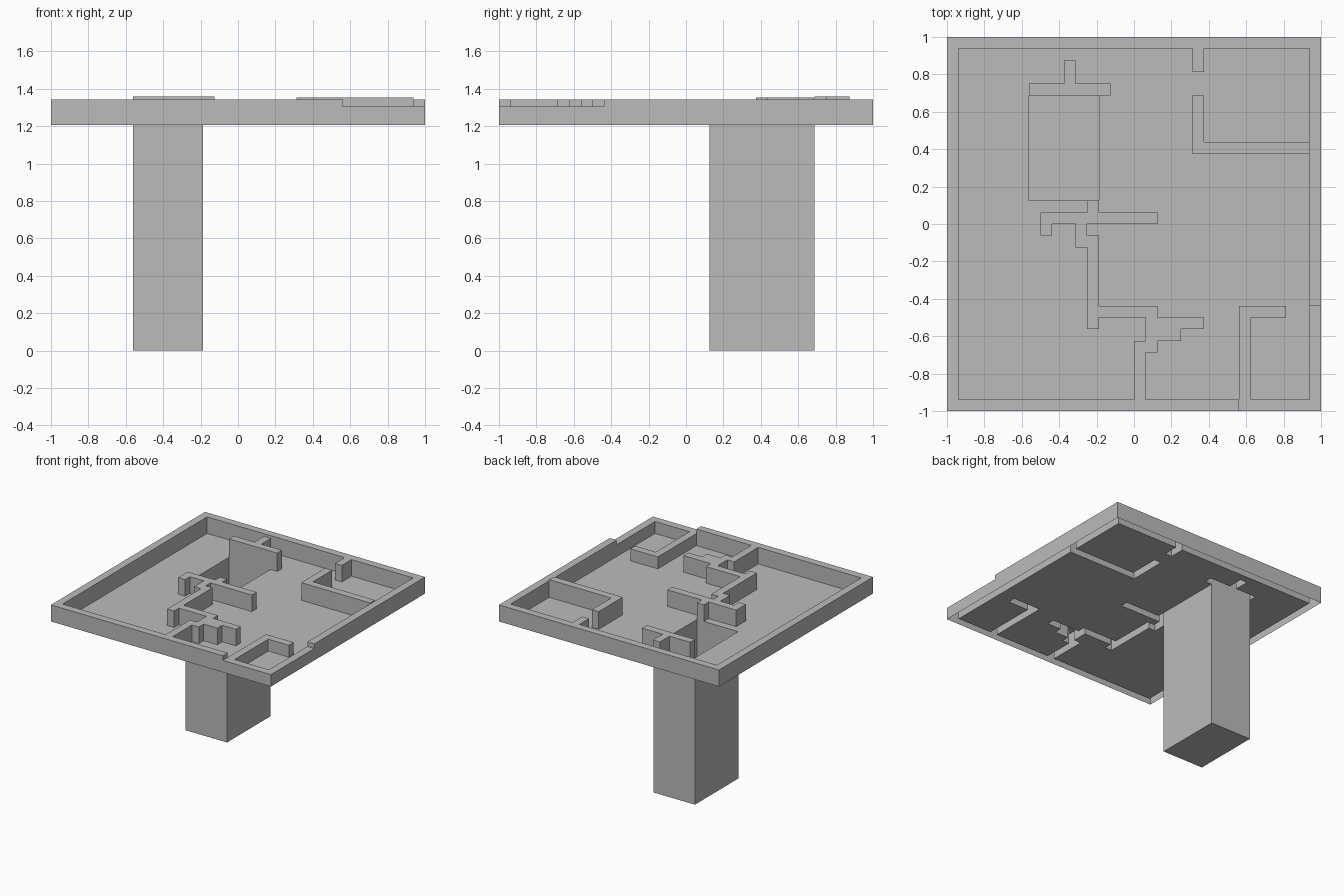
import bpy
import bmesh

cube = bpy.data.objects.get("Cube")
if cube:
    bpy.data.objects.remove(cube, do_unlink=True)

U = 1 / 16          # plan module: every wall is one module thick
FLOOR = 1.207       # floor level, also the open underside
WALL, LOW, ROOM, TALL = 1.343, 1.305, 1.352, 1.358

grey = bpy.data.materials.new("plain_grey")
grey.use_nodes = True
grey.diffuse_color = (0.5, 0.5, 0.5, 1)
grey.node_tree.nodes["Principled BSDF"].inputs["Base Color"].default_value = (0.5, 0.5, 0.5, 1)

SHAFT = (-9, 2, -3, 11)

# Each part: top height and plan rectangles (x0, y0, x1, y1) in modules
PARTS = {
    "outer_rim": (WALL, [(-16, -16, -15, 16), (-15, 15, 16, 16), (15, -7, 16, 15),
                         (-15, -16, 9, -15), (5, 13, 6, 15)]),
    "low_corner_rim": (LOW, [(9, -16, 16, -15), (15, -15, 16, -7)]),
    "corner_room_wall": (LOW, [(9, -15, 10, -7), (10, -8, 13, -7)]),
    "back_room_wall": (ROOM, [(5, 6, 6, 11), (6, 6, 15, 7)]),
    "shaft_back_wall": (TALL, [(-9, 11, -2, 12), (-6, 12, -5, 14)]),
    "central_wall": (WALL, [(-4, 1, -3, 2), (-8, 0, 2, 1), (-8, -1, -7, 0),
                            (-5, -2, -4, 0), (-4, -9, -3, -1)]),
    "front_stepped_wall": (WALL, [(-3, -8, 2, -7), (1, -9, 6, -8), (1, -10, 4, -9),
                                  (1, -11, 2, -10), (0, -15, 1, -10)]),
}


def cells(rects):
    return {(i, j) for x0, y0, x1, y1 in rects
            for i in range(x0, x1) for j in range(y0, y1)}


# Shared plan heights, so touching walls join without inner faces
plan = {c: top for top, rects in PARTS.values() for c in cells(rects)}


def finish(name, bm):
    bmesh.ops.remove_doubles(bm, verts=bm.verts, dist=1e-5)
    bmesh.ops.dissolve_limit(bm, angle_limit=0.01, verts=bm.verts, edges=bm.edges)
    mesh = bpy.data.meshes.new(name)
    bm.to_mesh(mesh)
    bm.free()
    mesh.materials.append(grey)
    bpy.context.collection.objects.link(bpy.data.objects.new(name, mesh))


def face(bm, points):
    bm.faces.new([bm.verts.new(p) for p in points])


def build(name, members):
    """Top faces for the cells, with sides down to any lower neighbour."""
    bm = bmesh.new()
    for i, j in members:
        top = plan.get((i, j), FLOOR)
        ring = [(i * U, j * U), ((i + 1) * U, j * U),
                ((i + 1) * U, (j + 1) * U), (i * U, (j + 1) * U)]
        face(bm, [(x, y, top) for x, y in ring])
        for k, (di, dj) in enumerate([(0, -1), (1, 0), (0, 1), (-1, 0)]):
            low = plan.get((i + di, j + dj), FLOOR)
            if low < top:
                a, b = ring[k], ring[(k + 1) % 4]
                face(bm, [(*a, low), (*b, low), (*b, top), (*a, top)])
    finish(name, bm)


# Rim and interior walls, hollow underneath
for part, (top, rects) in PARTS.items():
    build(part, cells(rects))

# Thin floor between the walls, open over the shaft
build("floor", cells([(-16, -16, 16, 16)]) - set(plan) - cells([SHAFT]))

# Hollow shaft: open top, closed bottom
x0, y0, x1, y1 = (v * U for v in SHAFT)
bm = bmesh.new()
ring = [(x0, y0), (x1, y0), (x1, y1), (x0, y1)]
face(bm, [(x, y, 0) for x, y in reversed(ring)])
for a, b in zip(ring, ring[1:] + ring[:1]):
    face(bm, [(*a, 0), (*b, 0), (*b, FLOOR), (*a, FLOOR)])
finish("shaft", bm)
